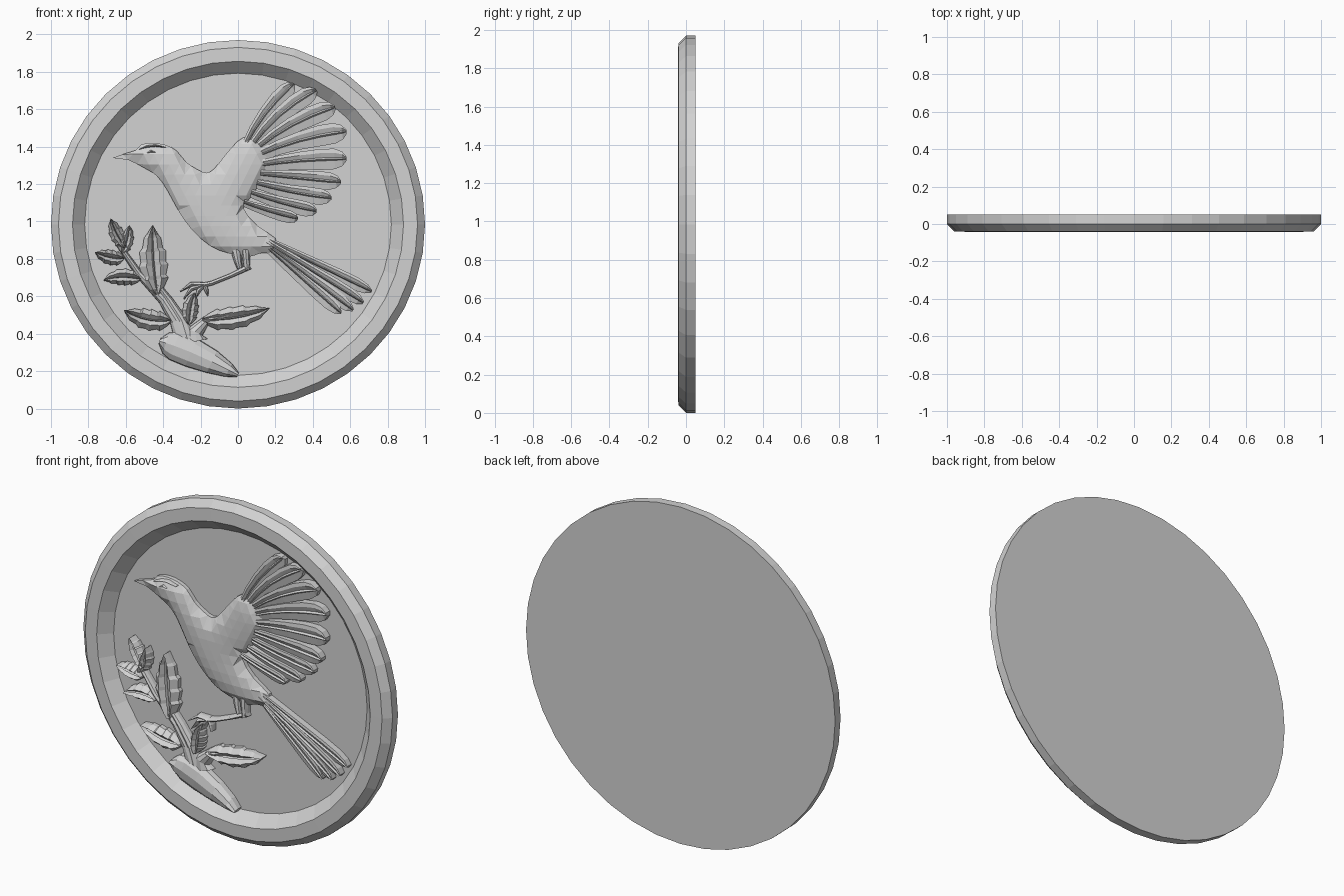
import bpy, bmesh, math
from mathutils import Vector
from mathutils.geometry import delaunay_2d_cdt, intersect_point_line

if "Cube" in bpy.data.objects:
    bpy.data.objects.remove(bpy.data.objects["Cube"])

FLOOR = 0.022          # depth of the recessed field (front faces -y)
stone = bpy.data.materials.new("pale grey stone")
stone.diffuse_color = (0.65, 0.65, 0.65, 1)
stone.use_nodes = True
stone.node_tree.nodes["Principled BSDF"].inputs["Base Color"].default_value = stone.diffuse_color


def finish(name, bm):
    bmesh.ops.remove_doubles(bm, verts=bm.verts, dist=0.0005)
    bmesh.ops.recalc_face_normals(bm, faces=bm.faces)
    me = bpy.data.meshes.new(name)
    bm.to_mesh(me)
    bm.free()
    me.materials.append(stone)
    ob = bpy.data.objects.new(name, me)
    bpy.context.collection.objects.link(ob)
    return ob


def lathe(name, profile, centre_z, z_scale, sides):
    """Turn (radius, y) points round the y axis."""
    bm = bmesh.new()
    rings = []
    for r, y in profile:
        rings.append([bm.verts.new((r * math.cos(a), y, centre_z + z_scale * r * math.sin(a)))
                      for a in (2 * math.pi * i / sides for i in range(sides))])
    for a, b in zip(rings, rings[1:]):
        for i in range(sides):
            j = (i + 1) % sides
            bm.faces.new((a[i], a[j], b[j], b[i]))
    bm.faces.new(rings[0])
    bm.faces.new(rings[-1])
    return finish(name, bm)


def loft(name, spine, widths, section, height):
    """Raised strip: section (across, up) carried along an (x, z) spine."""
    bm = bmesh.new()
    pts = [Vector(p) for p in spine]
    rows = []
    for i, (p, w) in enumerate(zip(pts, widths)):
        d = (pts[min(i + 1, len(pts) - 1)] - pts[max(i - 1, 0)]).normalized()
        n = Vector((-d.y, d.x))
        row = []
        for u, h in section:
            q = p + n * u * max(w, 0.001)
            row.append(bm.verts.new((q.x, FLOOR + 0.004 - (height + 0.004) * h, q.y)))
        rows.append(row)
    for a, b in zip(rows, rows[1:]):
        for k in range(len(section) - 1):
            bm.faces.new((a[k], a[k + 1], b[k + 1], b[k]))
    bm.faces.new(rows[0])
    bm.faces.new(rows[-1])
    return finish(name, bm)


def arc(a, b, bend, ts):
    """Points along a bowed line from a to b."""
    a, b = Vector(a), Vector(b)
    d = b - a
    n = Vector((-d.y, d.x))
    return [a + d * t + n * bend * 4 * t * (1 - t) for t in ts]


def puffed(name, outline, height, reach, step):
    """Domed relief that fills an outline, with a short wall at its edge."""
    n = len(outline)
    base = [Vector(p) for p in outline]
    edge = []
    for i in range(n):     # smooth the outline with one extra point per side
        p0, p1, p2, p3 = (base[(i + k) % n] for k in (-1, 0, 1, 2))
        edge += [p1, (p1 + p2) * 0.5625 - (p0 + p3) * 0.0625]
    m = len(edge)

    def dist(p):
        best = 9.0
        for i in range(m):
            a, b = edge[i], edge[(i + 1) % m]
            q, t = intersect_point_line(p, a, b)
            q = Vector(q[:2]) if 0 <= t <= 1 else (a if t < 0 else b)
            best = min(best, (p - q).length)
        return best

    pts = list(edge)
    xs, zs = [p.x for p in edge], [p.y for p in edge]
    for j in range(int((max(zs) - min(zs)) / step) + 1):
        for i in range(int((max(xs) - min(xs)) / step) + 1):
            p = Vector((min(xs) + (i + 0.5 * (j % 2)) * step, min(zs) + j * step))
            if dist(p) > 0.014:
                pts.append(p)
    vs, _, fs, *_ = delaunay_2d_cdt(pts, [], [list(range(m))], 1, 1e-5)
    bm = bmesh.new()
    verts = []
    for p in vs:
        t = min(dist(p) / reach, 1)
        up = height * (0.4 + 0.6 * math.sqrt(1 - (1 - t) ** 2))
        verts.append(bm.verts.new((p.x, FLOOR - up, p.y)))
    for f in fs:
        bm.faces.new([verts[i] for i in f])
    bmesh.ops.delete(bm, geom=[v for v in bm.verts if not v.link_faces], context='VERTS')
    rim = [e for e in bm.edges if e.is_boundary]
    wall = bmesh.ops.extrude_edge_only(bm, edges=rim)["geom"]
    for v in wall:
        if isinstance(v, bmesh.types.BMVert):
            v.co.y = FLOOR + 0.004
    return finish(name, bm)


# Cross-sections
ROUND = [(-1, 0), (-0.95, 0.5), (-0.6, 0.85), (0, 1), (0.6, 0.85), (0.95, 0.5), (1, 0)]
FEATHER = [(-1, 0), (-1, 0.55), (-0.15, 0.72), (0, 0.95), (0.15, 0.72), (0.6, 0.9), (1, 0.85), (1, 0)]
LEAF = [(-1, 0), (-1, 0.45), (-0.5, 0.95), (-0.08, 0.6), (0, 0.85), (0.08, 0.6),
        (0.5, 1), (1, 0.5), (1, 0)]

# Round plaque: flat back, chamfered rim, sloping inner wall, recessed field
lathe("plaque", [(0.4, 0.05), (1, 0.05), (1, 0), (0.96, -0.04), (0.885, -0.042),
                 (0.82, FLOOR), (0.4, FLOOR)], 0.985, 0.985, 40)

# Bird head, body and shoulder
puffed("bird_body", [
    (-.67, 1.34), (-.55, 1.38), (-.52, 1.41), (-.46, 1.42), (-.39, 1.41), (-.33, 1.38),
    (-.28, 1.32), (-.22, 1.28), (-.17, 1.26), (-.13, 1.28), (-.08, 1.34), (-.03, 1.40),
    (.03, 1.45), (.10, 1.44), (.15, 1.38), (.16, 1.30), (.12, 1.21), (.07, 1.13),
    (.03, 1.07), (.10, .98), (.20, .91), (.20, .84), (.12, .83), (.05, .81), (-.05, .83),
    (-.15, .87), (-.25, .96), (-.32, 1.06), (-.38, 1.17), (-.43, 1.24), (-.49, 1.28),
    (-.59, 1.33)], 0.06, 0.13, 0.055)
loft("eye", [(-.49, 1.365), (-.465, 1.375), (-.44, 1.37)], [0, .011, 0], ROUND, 0.058)
loft("brow", arc((-.53, 1.385), (-.38, 1.395), 0.1, (0, .3, .6, 1)), [0, .007, .007, 0], ROUND, 0.055)

# Wing feathers: root, tip, half width, bow
TS = (0, .2, .45, .7, .86, .95, 1)
WIDE = (.55, .7, .85, 1, .98, .7, .2)
wing = [((.05, 1.42), (.30, 1.735), .045, -.05), ((.09, 1.42), (.42, 1.70), .048, -.06),
        ((.12, 1.40), (.52, 1.61), .052, -.05), ((.13, 1.36), (.58, 1.48), .056, -.04),
        ((.13, 1.30), (.58, 1.335), .056, -.02), ((.12, 1.25), (.55, 1.21), .048, 0),
        ((.10, 1.20), (.50, 1.125), .044, .02), ((.07, 1.15), (.42, 1.055), .040, .02),
        ((.03, 1.10), (.32, 1.015), .034, .02)]
for i, (a, b, w, bow) in enumerate(wing):
    loft(f"wing_feather_{i + 1}", arc(a, b, -bow, TS), [w * k for k in WIDE], FEATHER, 0.048 + 0.002 * (i % 3))

# Tail feathers fan out from the rump
for i, tip in enumerate([(.715, .625), (.67, .565), (.615, .525), (.55, .51)]):
    root = (.15, .90 - .012 * i)
    loft(f"tail_feather_{i + 1}", arc(root, tip, 0, TS), [.036 * k for k in WIDE],
         FEATHER, 0.050 - 0.005 * abs(i - 1))

# Legs and claws
loft("thigh_left", [(-.01, .85), (0, .79), (.01, .75)], [.03, .022, .015], ROUND, .045)
loft("thigh_right", [(.04, .85), (.045, .79), (.05, .74)], [.025, .02, .015], ROUND, .05)
loft("shank", [(.065, .76), (-.04, .71), (-.14, .67), (-.21, .655)], [.016, .012, .012, .014], ROUND, .045)
for i, (mid, tip) in enumerate([((-.25, .665), (-.31, .625)), ((-.25, .64), (-.29, .585)),
                                ((-.21, .63), (-.23, .585)), ((-.17, .635), (-.16, .60))]):
    loft(f"claw_{i + 1}", [(-.18, .662), mid, tip], [.013, .012, .003], ROUND, .045)

# Log and stems
loft("log", [(-.42, .36), (-.385, .35), (-.34, .335), (-.25, .30), (-.14, .25), (-.05, .205), (0, .18)],
     [.015, .06, .08, .082, .066, .04, .012], ROUND, .064)
loft("stem_tall", [(-.29, .37), (-.33, .47), (-.40, .58), (-.53, .72), (-.62, .85), (-.67, .92)],
     [.05, .036, .026, .020, .015, .008], ROUND, .045)
loft("stem_middle", [(-.27, .37), (-.30, .47), (-.37, .58), (-.43, .66)], [.045, .03, .022, .015], ROUND, .045)
loft("stem_right", [(-.22, .36), (-.23, .41), (-.17, .47), (-.05, .50)], [.06, .045, .025, .012], ROUND, .048)

# Serrated leaves: base, tip, half width, bow
LT = (0, .08, .22, .27, .42, .47, .62, .67, .82, .86, 1)
LW = (.15, .5, .92, .78, 1, .86, .92, .7, .58, .42, 0)
leaves = [((-.60, .86), (-.68, 1.015), .042, .05), ((-.62, .83), (-.58, .98), .036, -.05),
          ((-.61, .80), (-.765, .835), .042, .05), ((-.52, .69), (-.72, .685), .046, -.08),
          ((-.43, .61), (-.455, .98), .078, .03), ((-.36, .47), (-.61, .525), .058, .08),
          ((-.19, .475), (.17, .535), .062, -.05), ((-.26, .45), (-.23, .62), .045, .05)]
for i, (a, b, w, bow) in enumerate(leaves):
    loft(f"leaf_{i + 1}", arc(a, b, bow, LT), [w * k for k in LW], LEAF, 0.060)
